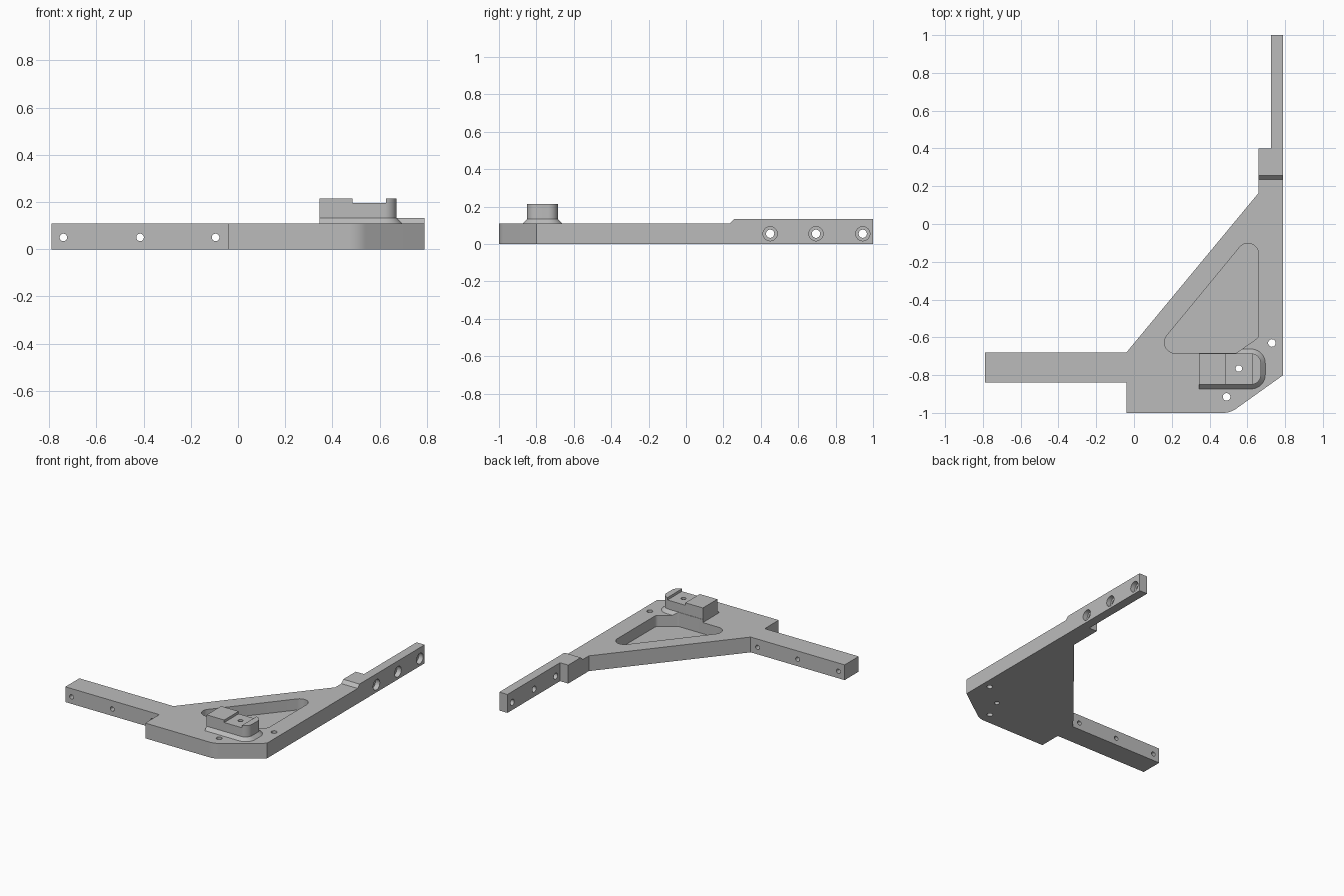
import bpy, bmesh, math
from mathutils import Vector, Matrix

if "Cube" in bpy.data.objects:
    bpy.data.objects.remove(bpy.data.objects["Cube"])

grey = bpy.data.materials.new("plain grey")
grey.use_nodes = True
grey.diffuse_color = (0.5, 0.5, 0.5, 1)
grey.node_tree.nodes["Principled BSDF"].inputs["Base Color"].default_value = (0.5, 0.5, 0.5, 1)


def outline(corners, steps=10):
    """Turn (x, y) or (x, y, radius) corners into a rounded outline."""
    pts = []
    for i, c in enumerate(corners):
        p = Vector(c[:2])
        if len(c) == 2:
            pts.append(p)
            continue
        a = (Vector(corners[i - 1][:2]) - p).normalized()
        b = (Vector(corners[(i + 1) % len(corners)][:2]) - p).normalized()
        half = a.angle(b) / 2
        centre = p + (a + b).normalized() * c[2] / math.sin(half)
        start = p + a * c[2] / math.tan(half) - centre
        end = p + b * c[2] / math.tan(half) - centre
        sweep = start.angle(end)
        for k in range(steps + 1):
            t = k / steps
            pts.append(centre + (start * math.sin((1 - t) * sweep)
                                 + end * math.sin(t * sweep)) / math.sin(sweep))
    return pts


def loft(name, layers, matrix=Matrix()):
    """Closed solid through equal-length outlines given as (points, height)."""
    bm = bmesh.new()
    rings = [[bm.verts.new((p.x, p.y, z)) for p in pts] for pts, z in layers]
    bm.faces.new(rings[0])
    bm.faces.new(rings[-1])
    for low, high in zip(rings, rings[1:]):
        for i in range(len(low)):
            bm.faces.new((low[i - 1], low[i], high[i], high[i - 1]))
    bmesh.ops.transform(bm, matrix=matrix, verts=bm.verts)
    bmesh.ops.recalc_face_normals(bm, faces=bm.faces)
    mesh = bpy.data.meshes.new(name)
    bm.to_mesh(mesh)
    bm.free()
    mesh.materials.append(grey)
    ob = bpy.data.objects.new(name, mesh)
    bpy.context.collection.objects.link(ob)
    return ob


def prism(name, corners, z0, z1, matrix=Matrix()):
    pts = outline(corners)
    return loft(name, [(pts, z0), (pts, z1)], matrix)


def drill(centre, radius, length, axis):
    """Round cutter centred on a point and running along an axis."""
    pts = [Vector((math.cos(a), math.sin(a))) * radius
           for a in (math.tau * i / 32 for i in range(32))]
    turn = Vector(axis).to_track_quat('Z', 'Y').to_matrix().to_4x4()
    return loft("drill", [(pts, -length / 2), (pts, length / 2)],
                Matrix.Translation(centre) @ turn)


def cut(target, cutters):
    bpy.context.view_layer.objects.active = target
    for c in cutters:
        mod = target.modifiers.new("cut", 'BOOLEAN')
        mod.operation, mod.solver, mod.object = 'DIFFERENCE', 'EXACT', c
        bpy.ops.object.modifier_apply(modifier=mod.name)


# Frame plate with its two arms
plate = prism("frame_plate", [
    (-0.79, -0.84), (-0.04, -0.84), (-0.04, -1), (0.51, -1, 0.12),
    (0.79, -0.80), (0.79, 1), (0.725, 1), (0.725, 0.40), (0.66, 0.40),
    (0.66, 0.165), (-0.04, -0.68), (-0.79, -0.68)], 0, 0.133)

# Raised boss with a flared foot
foot = outline([(0.345, -0.873), (0.695, -0.873, 0.075),
                (0.695, -0.662, 0.075), (0.345, -0.662)])
body = outline([(0.345, -0.85), (0.672, -0.85, 0.052),
                (0.672, -0.685, 0.052), (0.345, -0.685)])
boss = loft("mounting_boss", [(foot, 0.11), (body, 0.133), (body, 0.215)])

# Cutters: lowered plate top with ramp, blind pocket, notch in the boss
along_x = Matrix(((0, 0, 1, 0), (1, 0, 0, 0), (0, 1, 0, 0), (0, 0, 0, 1)))
step = prism("step", [(-1.2, 0.11), (0.235, 0.11), (0.257, 0.133),
                      (0.257, 0.3), (-1.2, 0.3)], -1, 1, along_x)
pocket = prism("pocket", [(0.097, -0.684, 0.057), (0.54, -0.684, 0.03),
                          (0.66, -0.60, 0.03), (0.66, -0.001, 0.057)], 0.03, 0.16)
notch = prism("notch", [(0.485, -1), (0.627, -1), (0.627, -0.5),
                        (0.485, -0.5)], 0.197, 0.3)

# Screw holes
boss_hole = drill((0.555, -0.765, 0.1), 0.017, 0.5, (0, 0, 1))
holes = [drill((x, y, 0.1), 0.02, 0.5, (0, 0, 1))
         for x, y in ((0.49, -0.915), (0.73, -0.63))]
holes += [drill((x, -0.76, 0.05), 0.016, 0.4, (0, 1, 0))
          for x in (-0.74, -0.415, -0.095)]
for y in (0.45, 0.695, 0.945):
    holes.append(drill((0.76, y, 0.055), 0.022, 0.3, (1, 0, 0)))
    holes.append(drill((0.79, y, 0.055), 0.038, 0.07, (1, 0, 0)))

cut(plate, [step, pocket, boss_hole] + holes)
cut(boss, [pocket, notch, boss_hole])
for c in [step, pocket, notch, boss_hole] + holes:
    bpy.data.objects.remove(c)

# Smooth the rounded walls and keep the edges sharp
bpy.ops.object.select_all(action='DESELECT')
for ob in (plate, boss):
    ob.select_set(True)
bpy.context.view_layer.objects.active = plate
bpy.ops.object.shade_smooth_by_angle(angle=math.radians(25))
